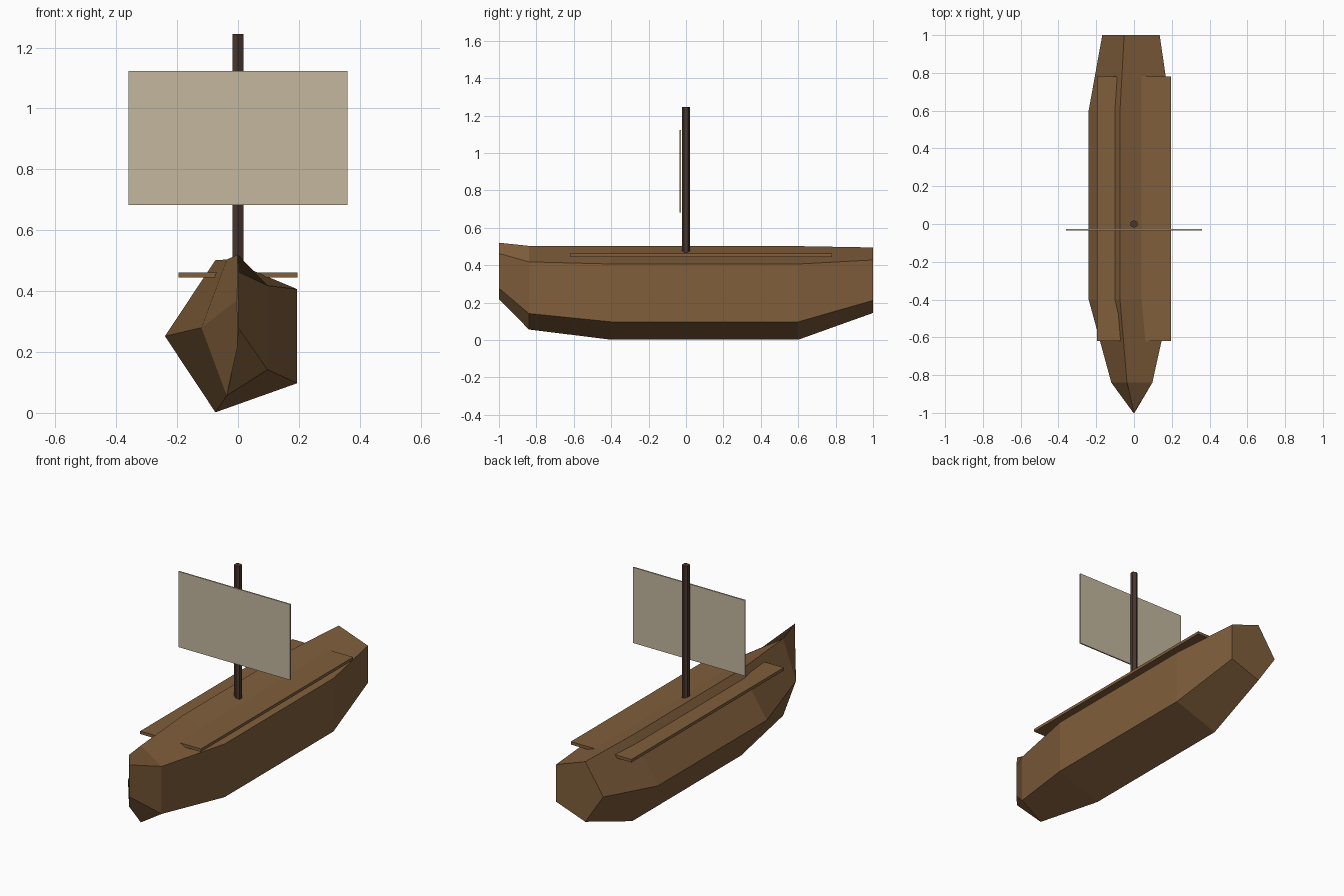
import bpy
import bmesh
from math import cos, sin, tau

default = bpy.data.objects.get("Cube")
if default:
    bpy.data.objects.remove(default, do_unlink=True)


def make_material(name, rgb):
    mat = bpy.data.materials.new(name)
    mat.use_nodes = True
    colour = (*rgb, 1)
    mat.diffuse_color = colour
    mat.node_tree.nodes["Principled BSDF"].inputs["Base Color"].default_value = colour
    return mat


def add_object(name, bm, mat):
    bmesh.ops.recalc_face_normals(bm, faces=bm.faces)
    mesh = bpy.data.meshes.new(name)
    bm.to_mesh(mesh)
    bm.free()
    mesh.materials.append(mat)
    obj = bpy.data.objects.new(name, mesh)
    bpy.context.collection.objects.link(obj)
    return obj


def add_box(name, size, centre, mat):
    bm = bmesh.new()
    bmesh.ops.create_cube(bm, size=1)
    bmesh.ops.scale(bm, vec=size, verts=bm.verts)
    bmesh.ops.translate(bm, vec=centre, verts=bm.verts)
    return add_object(name, bm, mat)


wood = make_material("hull wood", (0.215, 0.112, 0.044))
dark_wood = make_material("dark mast wood", (0.068, 0.038, 0.027))
canvas = make_material("sail canvas", (0.55, 0.475, 0.345))

# Hull: five-sided rings lofted from prow to stern (y, half width, height, centre z)
SIDES = 5
stations = [
    (-1.0, 0.003, 0.158, 0.37),
    (-0.84, 0.12, 0.235, 0.28),
    (-0.4, 0.24, 0.263, 0.252),
    (0.6, 0.24, 0.263, 0.252),
    (1.0, 0.168, 0.184, 0.32),
]
bm = bmesh.new()
rings = []
for y, rx, rz, cz in stations:
    angles = [tau * i / SIDES for i in range(SIDES)]
    rings.append([bm.verts.new((-rx * cos(a), y, cz + rz * sin(a))) for a in angles])
for a, b in zip(rings, rings[1:]):
    for i in range(SIDES):
        j = (i + 1) % SIDES
        bm.faces.new((a[i], a[j], b[j], b[i]))
bm.faces.new(rings[0])
bm.faces.new(rings[-1])
add_object("hull", bm, wood)

# Deck board passing through the hull and showing on both sides
add_box("deck", (0.39, 1.4, 0.017), (0, 0.08, 0.453), wood)

# Six-sided mast
bm = bmesh.new()
bmesh.ops.create_cone(bm, cap_ends=True, segments=6, radius1=0.0205, radius2=0.0205, depth=0.8)
bmesh.ops.translate(bm, vec=(0, 0, 0.845), verts=bm.verts)
add_object("mast", bm, dark_wood)

# Square sail in front of the mast
add_box("sail", (0.72, 0.008, 0.44), (0, -0.031, 0.903), canvas)
